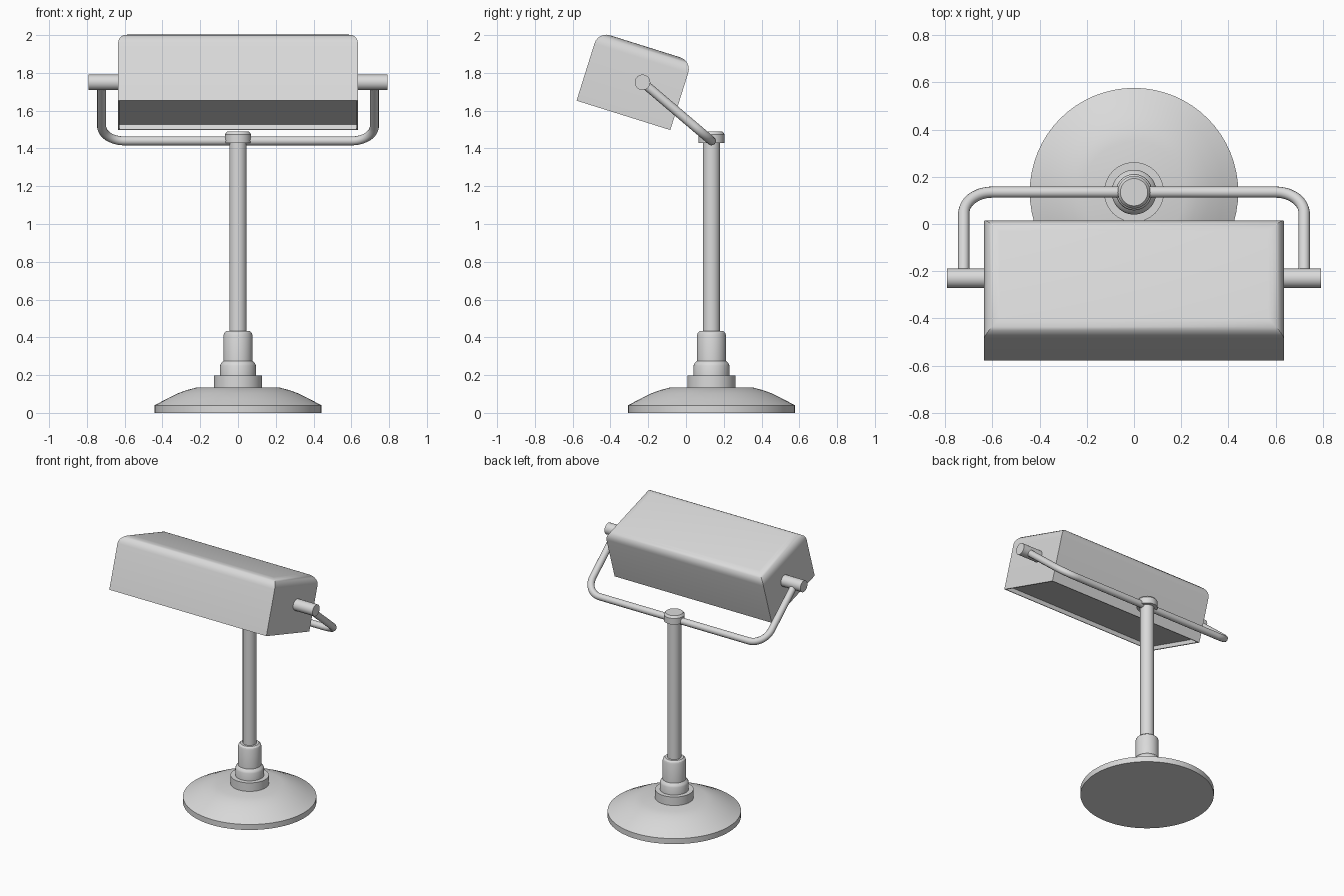
import bpy, bmesh, math
from mathutils import Vector, Matrix

cube = bpy.data.objects.get("Cube")
if cube:
    bpy.data.objects.remove(cube, do_unlink=True)

grey = bpy.data.materials.new("light_grey")
grey.use_nodes = True
COLOUR = (0.7, 0.7, 0.7, 1.0)
grey.diffuse_color = COLOUR
grey.node_tree.nodes["Principled BSDF"].inputs["Base Color"].default_value = COLOUR

POST_Y = 0.135          # axis of base and post
TILT = math.radians(-17.4)
PIVOT = Vector((0, -0.23, 1.75))


def finish(obj, angle=30):
    obj.data.materials.append(grey)
    bpy.ops.object.select_all(action='DESELECT')
    obj.select_set(True)
    bpy.context.view_layer.objects.active = obj
    bpy.ops.object.shade_smooth_by_angle(angle=math.radians(angle))


def add_mesh(name, bm):
    bmesh.ops.recalc_face_normals(bm, faces=bm.faces[:])
    mesh = bpy.data.meshes.new(name)
    bm.to_mesh(mesh)
    bm.free()
    obj = bpy.data.objects.new(name, mesh)
    bpy.context.collection.objects.link(obj)
    return obj


def lathe(name, profile, matrix, steps=64):
    """Spin a closed (radius, height) profile around its axis."""
    bm = bmesh.new()
    verts = [bm.verts.new((r, 0, z)) for r, z in profile]
    edges = [bm.edges.new(pair) for pair in zip(verts, verts[1:])]
    bmesh.ops.spin(bm, geom=verts + edges, cent=(0, 0, 0), axis=(0, 0, 1),
                   angle=math.tau, steps=steps, use_duplicate=False)
    bmesh.ops.remove_doubles(bm, verts=bm.verts[:], dist=0.0001)
    bm.transform(matrix)
    finish(add_mesh(name, bm))


# Base, stem and post share one vertical axis
upright = Matrix.Translation((0, POST_Y, 0))
lathe("base", [(0, 0), (0.442, 0), (0.442, 0.04), (0.38, 0.073), (0.32, 0.103),
               (0.27, 0.121), (0.217, 0.135), (0, 0.135)], upright)
lathe("base_collar", [(0, 0.13), (0.127, 0.13), (0.127, 0.197), (0, 0.197)], upright)
lathe("stem", [(0, 0.19), (0.095, 0.19), (0.095, 0.25), (0.09, 0.262), (0.077, 0.275),
               (0.077, 0.41), (0.073, 0.423), (0.062, 0.433), (0, 0.433)], upright)
lathe("post", [(0, 0.42), (0.046, 0.42), (0.046, 1.45), (0, 1.45)], upright, 32)
lathe("post_cap", [(0, 1.43), (0.069, 1.43), (0.069, 1.475), (0.058, 1.49),
                   (0, 1.49)], upright, 48)

# Yoke: a bent tube from pivot to pivot, lying in a sloping plane
bar = Vector((0, POST_Y, 1.44))
slope = PIVOT - bar
length = slope.length
slope.normalize()
HALF, BEND = 0.722, 0.12
half_path = [(HALF, length)]
for i in range(13):
    a = math.pi / 2 * i / 12
    half_path.append((HALF - BEND + BEND * math.cos(a), BEND - BEND * math.sin(a)))
path = half_path + [(-x, d) for x, d in reversed(half_path)]

curve = bpy.data.curves.new("yoke", 'CURVE')
curve.dimensions = '3D'
curve.bevel_depth = 0.024
curve.bevel_resolution = 4
curve.use_fill_caps = True
spline = curve.splines.new('POLY')
spline.points.add(len(path) - 1)
for point, (x, d) in zip(spline.points, path):
    point.co = (*(bar + slope * d + Vector((x, 0, 0))), 1)
yoke = bpy.data.objects.new("yoke", curve)
bpy.context.collection.objects.link(yoke)
bpy.ops.object.select_all(action='DESELECT')
yoke.select_set(True)
bpy.context.view_layer.objects.active = yoke
bpy.ops.object.convert(target='MESH')
finish(bpy.context.view_layer.objects.active, 40)

# Pivot pins on both ends of the shade
for side, name in ((1, "left_pivot"), (-1, "right_pivot")):
    sideways = Matrix.Translation(PIVOT) @ Matrix.Rotation(side * math.pi / 2, 4, 'Y')
    lathe(name, [(0, 0.62), (0.041, 0.62), (0.041, 0.792), (0, 0.792)], sideways, 32)

# Shade: a tilted box with rounded top edges and a recessed underside
bm = bmesh.new()
bmesh.ops.create_cube(bm, size=1)
bmesh.ops.scale(bm, vec=(1.27, 0.52, 0.383), verts=bm.verts[:])
top_edges = [e for e in bm.edges if all(v.co.z > 0 for v in e.verts)]
bmesh.ops.bevel(bm, geom=top_edges, offset=0.065, segments=6, profile=0.5,
                affect='EDGES')
bm.normal_update()
under = [min(bm.faces, key=lambda f: f.calc_center_median().z)]
bmesh.ops.inset_region(bm, faces=under, thickness=0.012, depth=0)
bmesh.ops.inset_region(bm, faces=under, thickness=0.0005, depth=-0.028)
bm.transform(Matrix.Translation((0, -0.274, 1.758)) @ Matrix.Rotation(TILT, 4, 'X'))
finish(add_mesh("shade", bm), 35)
